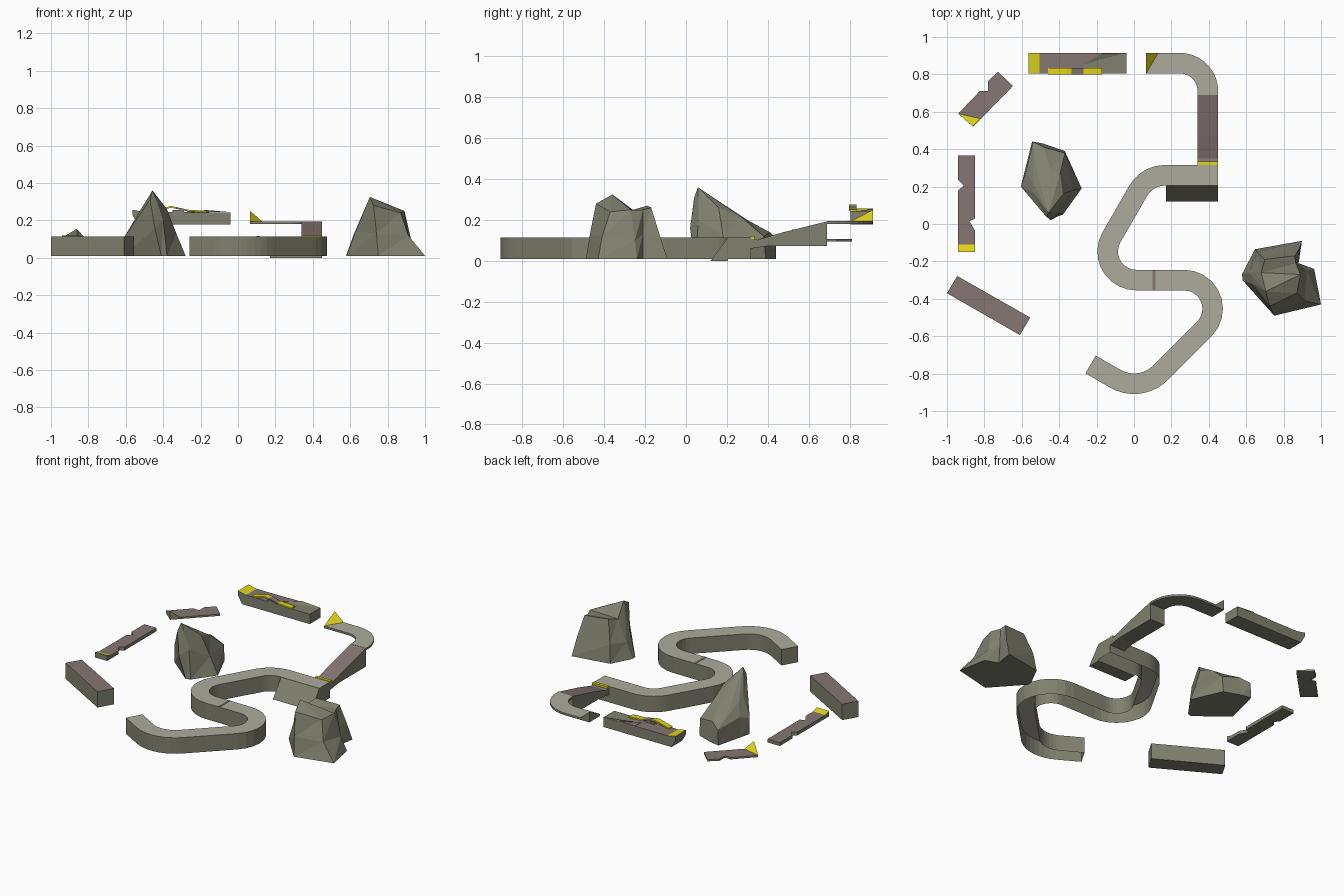
import bpy, bmesh, math
from mathutils import Vector as V

if "Cube" in bpy.data.objects:
    bpy.data.objects.remove(bpy.data.objects["Cube"])


def mat(name, r, g, b):
    m = bpy.data.materials.new(name)
    m.diffuse_color = (r, g, b, 1)
    m.use_nodes = True
    m.node_tree.nodes["Principled BSDF"].inputs["Base Color"].default_value = m.diffuse_color
    return m


STONE = mat("pale stone", .42, .41, .34)
OLIVE = mat("olive grey", .22, .22, .16)
MAUVE = mat("mauve deck", .24, .18, .17)
YELLOW = mat("warning yellow", .75, .66, .01)


def finish(name, bm, top, side):
    """Upward faces take the top colour, all others the side colour."""
    bm.normal_update()
    for f in bm.faces:
        f.material_index = 0 if f.normal.z > .3 else 1
    me = bpy.data.meshes.new(name)
    bm.to_mesh(me)
    bm.free()
    me.materials.append(top)
    me.materials.append(side)
    ob = bpy.data.objects.new(name, me)
    bpy.context.collection.objects.link(ob)
    return ob


def extrude(name, pts, vec, top, side=OLIVE, open_bottom=False):
    bm = bmesh.new()
    f = bm.faces.new([bm.verts.new(p) for p in pts])
    r = bmesh.ops.extrude_face_region(bm, geom=[f], use_keep_orig=True)
    bmesh.ops.translate(bm, vec=vec, verts=[v for v in r["geom"] if isinstance(v, bmesh.types.BMVert)])
    bmesh.ops.recalc_face_normals(bm, faces=bm.faces[:])
    if open_bottom:
        bm.normal_update()
        bmesh.ops.delete(bm, geom=[f for f in bm.faces if f.normal.z < -.9], context="FACES_ONLY")
    return finish(name, bm, top, side)


def slab(name, pts, z0, z1, top, side=OLIVE, open_bottom=False):
    return extrude(name, [(x, y, z0) for x, y in pts], (0, 0, z1 - z0), top, side, open_bottom)


def box(name, x0, x1, y0, y1, z0, z1, top, side=OLIVE):
    return slab(name, [(x0, y0), (x1, y0), (x1, y1), (x0, y1)], z0, z1, top, side)


def hull(name, pts, top, side=OLIVE):
    bm = bmesh.new()
    for p in pts:
        bm.verts.new(p)
    bmesh.ops.convex_hull(bm, input=bm.verts[:])
    bmesh.ops.recalc_face_normals(bm, faces=bm.faces[:])
    return finish(name, bm, top, side)


def ribbon(corners, radii, width, seg=9):
    """Outline of a band that follows a polyline with rounded corners."""
    c = [V(p) for p in corners]
    mid = [(c[0], (c[1] - c[0]).normalized())]
    for i, r in enumerate(radii, 1):
        a, b = (c[i] - c[i - 1]).normalized(), (c[i + 1] - c[i]).normalized()
        turn = math.atan2(a.x * b.y - a.y * b.x, a.dot(b))
        s = math.copysign(1, turn)
        start = c[i] - a * r * math.tan(abs(turn) / 2)
        centre = start + V((-a.y, a.x)) * r * s
        h = math.atan2(a.y, a.x)
        for k in range(seg + 1):
            t = h + turn * k / seg
            d = V((math.cos(t), math.sin(t)))
            mid.append((centre - V((-d.y, d.x)) * r * s, d))
    mid.append((c[-1], (c[-1] - c[-2]).normalized()))
    left = [p + V((-d.y, d.x)) * width / 2 for p, d in mid]
    right = [p - V((-d.y, d.x)) * width / 2 for p, d in mid]
    return [tuple(p) for p in right + left[::-1]]


def rock(name, rings):
    bm = bmesh.new()
    vs = [[bm.verts.new(p) for p in ring] for ring in rings]
    for lo, hi in zip(vs, vs[1:]):
        n = len(lo)
        for i in range(n):
            j = (i + 1) % n
            if len(hi) == 1:
                bm.faces.new((lo[i], lo[j], hi[0]))
            else:
                bm.faces.new((lo[i], lo[j], hi[j]))
                bm.faces.new((lo[i], hi[j], hi[i]))
    bm.faces.new(vs[0][::-1])
    if len(vs[-1]) > 2:
        bmesh.ops.triangulate(bm, faces=[bm.faces.new(vs[-1])])
    bmesh.ops.recalc_face_normals(bm, faces=bm.faces[:])
    return finish(name, bm, OLIVE, OLIVE)


# Winding main track with a mauve marker stripe
slab("winding_track", ribbon([(-.232, -.751), (.033, -.904), (.637, -.3), (-.253, -.3),
                              (.0705, .26), (.45, .26)], [.2, .153, .153, .164], .11),
     .01, .115, STONE, OLIVE, True)
box("track_stripe", .1, .115, -.355, -.245, .113, .117, MAUVE, MAUVE)

# Buttress slope beside the track end
hull("track_buttress", [(x, y, z) for x in (.17, .45)
                        for y, z in ((.205, .114), (.12, 0), (.205, 0))], OLIVE)

# Ramp up to the raised curve
extrude("ramp", [(.34, y, z) for y, z in ((.315, .11), (.35, .103), (.475, .14), (.69, .193),
                                          (.69, .073), (.4, .073), (.315, .06))],
        (.11, 0, 0), MAUVE)
box("ramp_lip", .34, .45, .315, .335, .105, .119, YELLOW, YELLOW)

# Raised curve with its banked corner
slab("raised_curve", ribbon([(.395, .69), (.395, .86), (.065, .86)], [.15], .11), .18, .194, STONE)
hull("curve_bank", [(.065, .805, .194), (.065, .915, .194), (.13, .915, .194),
                    (.065, .915, .25)], YELLOW)

# Back straight: deck, end lip, side rail and spine
box("back_straight_deck", -.505, -.27, .805, .915, .178, .245, MAUVE)
slab("back_straight_body", [(-.27, .805), (-.04, .805), (-.04, .915), (-.27, .915)], .178, .243, OLIVE)
slab("back_straight_deck_tip", [(-.27, .855), (-.155, .915), (-.27, .915)], .24, .247, MAUVE)
hull("back_spine", [(-.27, .855, .244), (-.04, .915, .244), (-.155, .915, .244),
                    (-.17, .91, .255)], OLIVE)
hull("back_straight_lip", [(x, y, z) for y in (.805, .915)
                           for x, z in ((-.505, .178), (-.505, .245), (-.535, .178),
                                        (-.565, .23), (-.565, .257))], YELLOW)
for name, xa, za, xb, zb, m in (("rail_left", -.46, .252, -.36, .276, YELLOW),
                                ("rail_left_top", -.36, .276, -.335, .272, YELLOW),
                                ("rail_middle", -.335, .272, -.27, .257, MAUVE),
                                ("rail_right", -.27, .257, -.17, .252, YELLOW)):
    extrude(name, [(xa, .798, za - .009), (xb, .798, zb - .009), (xb, .798, zb), (xa, .798, za)],
            (0, .037, 0), m, m)
box("rail_post", -.35, -.29, .805, .832, .24, .256, MAUVE)

# Chipped corner plate with banked lip
slab("corner_plate", [(-.94, .59), (-.86, .52), (-.647, .738), (-.727, .813), (-.78, .765),
                      (-.78, .711), (-.824, .711)], .096, .108, MAUVE)
hull("corner_bank", [(-.94, .59, .108), (-.86, .52, .108), (-.82, .563, .108),
                     (-.862, .522, .155)], YELLOW)

# Chipped left plate with raised lip
slab("left_plate", [(-.94, -.15), (-.85, -.15), (-.85, -.035), (-.88, .015), (-.85, .03),
                    (-.85, .365), (-.94, .365), (-.94, .235), (-.91, .205), (-.94, .18)],
     .083, .105, MAUVE)
hull("left_plate_lip", [(x, y, z) for x in (-.94, -.85)
                        for y, z in ((-.15, .104), (-.15, .118), (-.11, .106))], YELLOW)

# Short straight block
slab("straight_block", [(-1, -.37), (-.61, -.594), (-.555, -.5), (-.945, -.278)], .01, .115, MAUVE)

# Rocks
rock("left_rock", [
    [(-.605, .2, .01), (-.41, .04, .01), (-.38, .05, .01), (-.28, .19, .01), (-.37, .39, .01),
     (-.485, .43, .01), (-.545, .44, .01), (-.59, .26, .01)],
    [(-.605, .2, .115), (-.445, .02, .16), (-.40, .06, .2), (-.33, .18, .13), (-.37, .38, .12),
     (-.48, .41, .14), (-.54, .44, .11), (-.58, .27, .14)],
    [(-.54, .17, .225), (-.47, .04, .31), (-.44, .06, .32), (-.38, .16, .26), (-.395, .27, .215),
     (-.45, .3, .2), (-.52, .28, .2), (-.54, .22, .215)],
    [(-.457, .058, .36)]])
rock("right_rock", [
    [(.578, -.267, .01), (.58, -.3, .01), (.75, -.49, .01), (1, -.43, .01), (.963, -.24, .01),
     (.88, -.21, .01), (.898, -.09, .01), (.647, -.135, .01)],
    [(.615, -.26, .115), (.63, -.32, .14), (.74, -.47, .13), (.91, -.41, .12), (.925, -.25, .1),
     (.87, -.21, .13), (.885, -.13, .13), (.66, -.15, .13)],
    [(.68, -.26, .25), (.705, -.36, .325), (.725, -.44, .28), (.87, -.37, .24), (.89, -.27, .25),
     (.865, -.21, .25), (.86, -.17, .26), (.7, -.19, .27)]])
